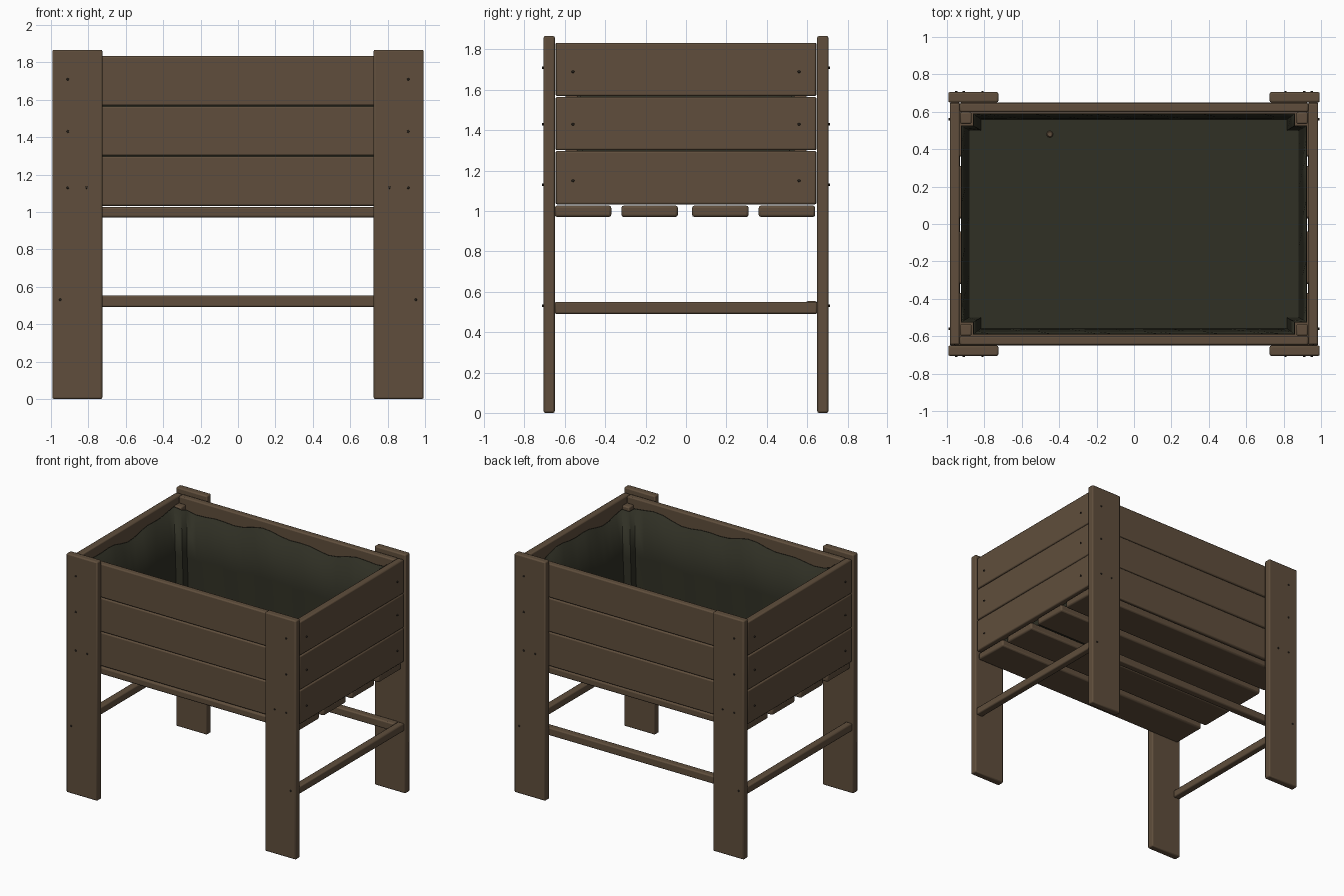
import bpy, bmesh, math
from mathutils import Vector

if "Cube" in bpy.data.objects:
    bpy.data.objects.remove(bpy.data.objects["Cube"])


def material(name, r, g, b):
    m = bpy.data.materials.new(name)
    m.use_nodes = True
    m.diffuse_color = (r, g, b, 1)
    bsdf = m.node_tree.nodes["Principled BSDF"]
    bsdf.inputs["Base Color"].default_value = (r, g, b, 1)
    bsdf.inputs["Roughness"].default_value = 0.8
    return m


wood = material("brown wood", 0.115, 0.076, 0.045)
cloth = material("dark olive liner", 0.029, 0.029, 0.018)
metal = material("dark screw", 0.03, 0.023, 0.017)


def finish(name, bm, mat):
    bmesh.ops.recalc_face_normals(bm, faces=bm.faces)
    mesh = bpy.data.meshes.new(name)
    bm.to_mesh(mesh)
    bm.free()
    mesh.materials.append(mat)
    obj = bpy.data.objects.new(name, mesh)
    bpy.context.collection.objects.link(obj)
    return obj


def smooth(obj):
    bpy.ops.object.select_all(action="DESELECT")
    obj.select_set(True)
    bpy.context.view_layer.objects.active = obj
    bpy.ops.object.shade_smooth_by_angle(angle=math.radians(35))


def board(name, x, y, z, round_by=0.009):
    """Rounded plank filling the given (low, high) ranges."""
    bm = bmesh.new()
    bmesh.ops.create_cube(bm, size=1)
    for v in bm.verts:
        v.co = [sum(r) / 2 + c * (r[1] - r[0]) for c, r in zip(v.co, (x, y, z))]
    obj = finish(name, bm, wood)
    bevel = obj.modifiers.new("rounded edges", "BEVEL")
    bevel.width = round_by
    bevel.segments = 2
    smooth(obj)
    return obj


def span(side, a, b):
    return tuple(sorted((side * a, side * b)))


names_x = {-1: "right", 1: "left"}
names_y = {-1: "front", 1: "back"}

# Legs and inner corner posts
for sx in (-1, 1):
    for sy in (-1, 1):
        tag = names_y[sy] + "_" + names_x[sx]
        board(tag + "_leg", span(sx, 0.725, 0.993), span(sy, 0.65, 0.705), (0, 1.867))
        board(tag + "_post", span(sx, 0.868, 0.93), span(sy, 0.535, 0.598), (1.04, 1.785))

# Wall planks, three high on every side
for i in range(3):
    z = (1.033 + i * 0.268, 1.297 + i * 0.268)
    for s in (-1, 1):
        board(f"{names_y[s]}_plank_{i + 1}", (-0.932, 0.932), span(s, 0.598, 0.647), z)
        board(f"{names_x[s]}_plank_{i + 1}", span(s, 0.932, 0.985), (-0.645, 0.645), z)

# Floor slats
for i, y in enumerate((-0.51, -0.18, 0.17, 0.5)):
    board(f"floor_slat_{i + 1}", (-0.965, 0.965), (y - 0.14, y + 0.14), (0.97, 1.027), 0.012)

# Lower rails on the two ends and the back
for s in (-1, 1):
    board(names_x[s] + "_rail", span(s, 0.93, 0.985), (-0.65, 0.65), (0.49, 0.55))
board("back_rail", (-0.93, 0.93), (0.593, 0.65), (0.492, 0.553))


# Liner: wavy-topped sheet folded round the corner posts
def liner_outline():
    corner = [(0.922, 0.525), (0.858, 0.525), (0.858, 0.588)]
    pts = []
    for sx, sy in ((1, 1), (-1, 1), (-1, -1), (1, -1)):
        quad = [Vector((sx * x, sy * y)) for x, y in corner]
        pts += quad if sx * sy > 0 else quad[::-1]
    out = []
    for a, b in zip(pts, pts[1:] + pts[:1]):
        steps = max(1, round((b - a).length / 0.08))
        out += [a.lerp(b, k / steps) for k in range(steps)]
    return out


bm = bmesh.new()
rings = []
for level in (0, 0.08, 0.5, 1):
    ring = []
    for i, p in enumerate(liner_outline()):
        wave = 0.02 * math.sin(i * 0.55) + 0.012 * math.sin(i * 1.3 + 1)
        z = 1.037 + level * (0.715 + wave)
        inset = 0.955 + 0.045 * min(1, level * 1.2) + (0.004 * math.sin(i * 1.7) if level == 0.5 else 0)
        ring.append(bm.verts.new((p.x * inset, p.y * inset, z)))
    rings.append(ring)
for low, high in zip(rings, rings[1:]):
    for i in range(len(low)):
        j = (i + 1) % len(low)
        bm.faces.new((low[i], low[j], high[j], high[i]))
bm.faces.new(rings[0])
liner = finish("liner", bm, cloth)
thick = liner.modifiers.new("sheet thickness", "SOLIDIFY")
thick.thickness = 0.006
thick.offset = 0
smooth(liner)


# Drain spot and screw heads
def disc(name, spots, radius, depth, mat):
    """Short cylinders at (position, direction) pairs in one object."""
    bm = bmesh.new()
    for pos, direction in spots:
        turn = Vector(direction).to_track_quat("Z", "Y").to_matrix().to_4x4()
        turn.translation = pos
        bmesh.ops.create_cone(bm, cap_ends=True, segments=10, radius1=radius,
                              radius2=radius * 0.7, depth=depth, matrix=turn)
    return finish(name, bm, mat)


disc("drain_spot", [((-0.45, 0.48, 1.042), (0, 0, 1))], 0.018, 0.006, wood)
leg_screws, end_screws = [], []
for sx in (-1, 1):
    for sy in (-1, 1):
        for x, z in ((0.91, 1.71), (0.91, 1.43), (0.91, 1.13), (0.81, 1.13), (0.95, 0.53)):
            leg_screws.append(((sx * x, sy * 0.706, z), (0, sy, 0)))
        for z in (1.15, 1.43, 1.69):
            end_screws.append(((sx * 0.986, sy * 0.56, z), (sx, 0, 0)))
disc("leg_screws", leg_screws, 0.008, 0.012, metal)
disc("end_screws", end_screws, 0.008, 0.012, metal)
